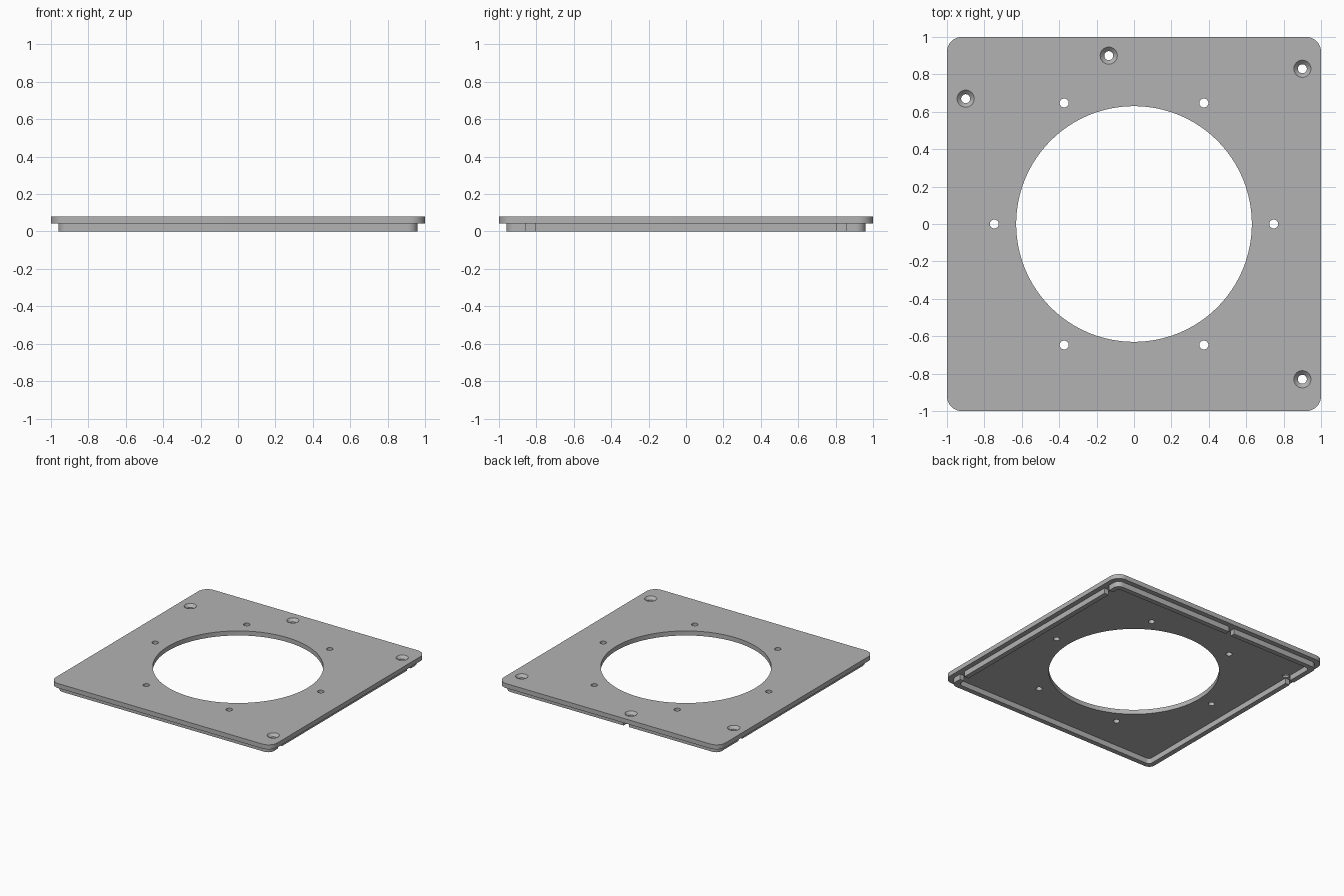
import bpy, bmesh, math
from mathutils import Matrix

cube = bpy.data.objects.get("Cube")
if cube:
    bpy.data.objects.remove(cube, do_unlink=True)

LEDGE, TOP = 0.044, 0.081
SCREWS = [(0.9, 0.83), (0.9, -0.83), (-0.9, 0.67), (-0.135, 0.9)]

grey = bpy.data.materials.new("plain grey")
grey.use_nodes = True
colour = (0.45, 0.45, 0.45, 1)
grey.diffuse_color = colour
grey.node_tree.nodes["Principled BSDF"].inputs["Base Color"].default_value = colour


def finish(name, bm):
    bmesh.ops.recalc_face_normals(bm, faces=bm.faces)
    mesh = bpy.data.meshes.new(name)
    bm.to_mesh(mesh)
    bm.free()
    mesh.materials.append(grey)
    obj = bpy.data.objects.new(name, mesh)
    bpy.context.collection.objects.link(obj)
    return obj


def rounded_slab(name, half, radius, z0, z1, steps=10):
    """Square slab with rounded vertical corners."""
    bm = bmesh.new()
    ring = []
    for corner in range(4):
        mid = math.pi / 4 + corner * math.pi / 2
        cx = math.copysign(half - radius, math.cos(mid))
        cy = math.copysign(half - radius, math.sin(mid))
        for i in range(steps + 1):
            a = mid + math.pi / 2 * (i / steps - 0.5)
            ring.append(bm.verts.new((cx + radius * math.cos(a), cy + radius * math.sin(a), z0)))
    face = bm.faces.new(ring)
    out = bmesh.ops.extrude_face_region(bm, geom=[face])
    top = [v for v in out["geom"] if isinstance(v, bmesh.types.BMVert)]
    bmesh.ops.translate(bm, verts=top, vec=(0, 0, z1 - z0))
    return finish(name, bm)


def add_cone(bm, x, y, z0, z1, r0, r1, segments=32):
    bmesh.ops.create_cone(bm, cap_ends=True, segments=segments, radius1=r0, radius2=r1,
                          depth=z1 - z0, matrix=Matrix.Translation((x, y, (z0 + z1) / 2)))


def add_box(bm, x, y, sx, sy):
    bmesh.ops.create_cube(bm, size=1, matrix=Matrix.Translation((x, y, 0))
                          @ Matrix.Diagonal((sx, sy, 0.2, 1)))


def cut(target, cutter):
    mod = target.modifiers.new("cut", "BOOLEAN")
    mod.operation, mod.solver, mod.object = "DIFFERENCE", "EXACT", cutter
    bpy.ops.object.select_all(action="DESELECT")
    bpy.context.view_layer.objects.active = target
    target.select_set(True)
    bpy.ops.object.modifier_apply(modifier=mod.name)
    bpy.data.objects.remove(cutter, do_unlink=True)


def smooth(obj):
    bpy.ops.object.select_all(action="DESELECT")
    bpy.context.view_layer.objects.active = obj
    obj.select_set(True)
    bpy.ops.object.shade_smooth_by_angle(angle=math.radians(30))


# Cover plate with central opening, ring of bolt holes and screw holes
plate = rounded_slab("cover_plate", 1.0, 0.08, LEDGE, TOP)
bm = bmesh.new()
add_cone(bm, 0, 0, -0.1, 0.2, 0.63, 0.63, 128)
for i in range(6):
    a = i * math.pi / 3
    add_cone(bm, 0.747 * math.cos(a), 0.747 * math.sin(a), -0.1, 0.2, 0.024, 0.024)
for x, y in SCREWS:
    add_cone(bm, x, y, -0.1, 0.2, 0.024, 0.024)
cut(plate, finish("hole_cutter", bm))

# Countersinks, widening upward past the top face
bm = bmesh.new()
for x, y in SCREWS:
    add_cone(bm, x, y, TOP - 0.024, TOP + 0.01, 0.022, 0.056)
cut(plate, finish("countersink_cutter", bm))
smooth(plate)

# Locating rim underneath, notched beside each screw
rim = rounded_slab("locating_rim", 0.96, 0.05, 0, LEDGE)
cut(rim, rounded_slab("rim_cutter", 0.92, 0.03, -0.1, 0.2))
bm = bmesh.new()
for x, y in SCREWS:
    if abs(x) > abs(y):
        add_box(bm, math.copysign(0.94, x), y, 0.1, 0.05)
    else:
        add_box(bm, x, math.copysign(0.94, y), 0.05, 0.1)
cut(rim, finish("notch_cutter", bm))
smooth(rim)
